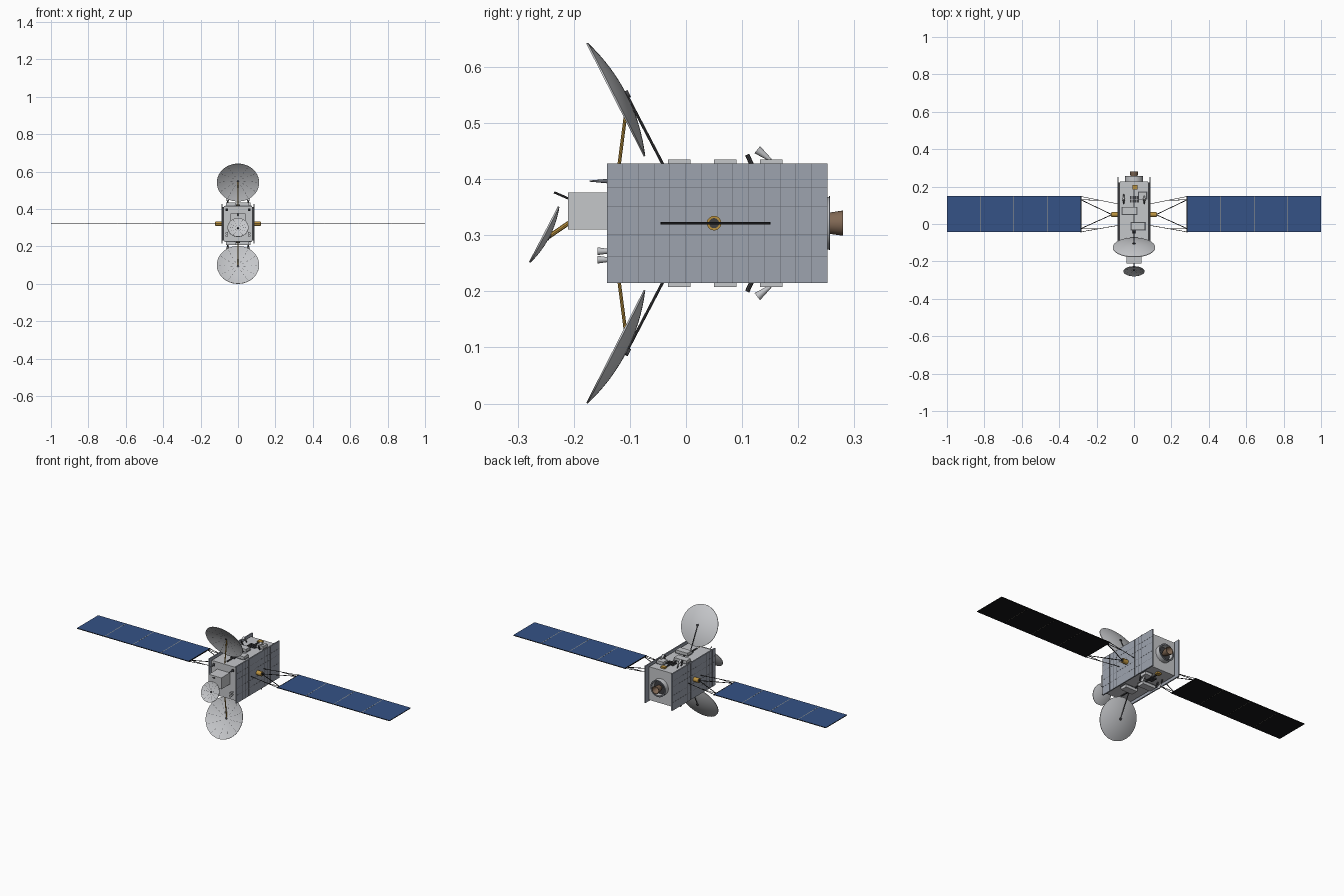
import bpy, bmesh, math
from mathutils import Vector

cube = bpy.data.objects.get("Cube")
if cube:
    bpy.data.objects.remove(cube)

ZC = 0.3215  # height of the craft's axis


def material(name, rgb):
    m = bpy.data.materials.new(name)
    m.use_nodes = True
    m.diffuse_color = (*rgb, 1)
    m.node_tree.nodes["Principled BSDF"].inputs["Base Color"].default_value = (*rgb, 1)
    return m


LIGHT = material("light grey", (0.56, 0.57, 0.59))
PANEL = material("blue grey", (0.34, 0.37, 0.43))
SEAM = material("seam grey", (0.13, 0.14, 0.16))
DARK = material("dark grey", (0.05, 0.05, 0.055))
BLACK = material("black", (0.008, 0.008, 0.009))
GOLD = material("gold", (0.5, 0.29, 0.05))
BLUE = material("cell blue", (0.035, 0.085, 0.24))
BRONZE = material("bronze", (0.22, 0.14, 0.09))
TAN = material("pale tan", (0.4, 0.36, 0.28))


def finish(name, bm, mats, smooth=False):
    me = bpy.data.meshes.new(name)
    bm.to_mesh(me)
    bm.free()
    ob = bpy.data.objects.new(name, me)
    bpy.context.collection.objects.link(ob)
    for m in mats:
        me.materials.append(m)
    if smooth:
        bpy.ops.object.select_all(action='DESELECT')
        ob.select_set(True)
        bpy.context.view_layer.objects.active = ob
        bpy.ops.object.shade_smooth_by_angle(angle=math.radians(40))
    return ob


def box(name, lo, hi, mat, under=None):
    """Box between two corners, z measured from the axis."""
    bm = bmesh.new()
    bmesh.ops.create_cube(bm, size=1)
    for v in bm.verts:
        v.co = [min(a, b) if c < 0 else max(a, b) for a, b, c in zip(lo, hi, v.co)]
        v.co.z += ZC
    bm.normal_update()
    if under:
        for f in bm.faces:
            f.material_index = int(f.normal.z < 0.5)
    return finish(name, bm, [mat, under] if under else [mat])


def lathe(name, profile, origin, axis, mat, seg=32):
    """Spin a (radius, height) profile about an axis."""
    bm = bmesh.new()
    vs = [bm.verts.new((r, 0, h)) for r, h in profile]
    edges = [bm.edges.new(p) for p in zip(vs, vs[1:])]
    bmesh.ops.spin(bm, geom=vs + edges, cent=(0, 0, 0), axis=(0, 0, 1),
                   angle=math.tau, steps=seg, use_merge=True)
    bmesh.ops.remove_doubles(bm, verts=bm.verts, dist=1e-5)
    bmesh.ops.recalc_face_normals(bm, faces=bm.faces)
    q = Vector(axis).to_track_quat('Z', 'Y')
    o = Vector(origin) + Vector((0, 0, ZC))
    for v in bm.verts:
        v.co = q @ v.co + o
    return finish(name, bm, [mat], True)


def rod(name, p, q, r, mat, r2=None, seg=8):
    d = Vector(q) - Vector(p)
    r2 = r if r2 is None else r2
    return lathe(name, [(0, 0), (r, 0), (r2, d.length), (0, d.length)], p, d, mat, seg)


def dish(name, centre, axis, radius, depth):
    """Shallow bowl opening along axis; centre is the middle of the rim."""
    steps = [i / 8 for i in range(9)]
    bowl = lambda t: depth * (t * t - 1)
    inner = [(t * radius, bowl(t)) for t in steps]
    outer = [(t * radius, bowl(t) - 0.003) for t in reversed(steps)]
    lathe(name, inner + outer, centre, axis, LIGHT, 48)
    # dashed radial seams on the inside
    q = Vector(axis).to_track_quat('Z', 'Y')
    bm = bmesh.new()
    for k in range(12):
        a = math.tau * k / 12
        out, side = Vector((math.cos(a), math.sin(a), 0)), Vector((-math.sin(a), math.cos(a), 0))
        for t in (0.25, 0.45, 0.65, 0.82):
            corners = [(t, -1), (t + 0.1, -1), (t + 0.1, 1), (t, 1)]
            bm.faces.new([bm.verts.new(q @ (out * u * radius + side * w * 0.0008
                          + Vector((0, 0, bowl(u) + 0.001)))
                          + Vector(centre) + Vector((0, 0, ZC))) for u, w in corners])
    finish(name + "_seams", bm, [DARK])


# main bus
box("bus_core", (-0.076, -0.132, -0.096), (0.076, 0.228, 0.096), LIGHT)
for s, side in ((1, "left"), (-1, "right")):
    # side radiator with seam grid
    box(f"{side}_radiator", (s * 0.082, -0.141, -0.1065), (s * 0.089, 0.252, 0.1065), PANEL)
    box(f"{side}_spacer", (s * 0.074, -0.125, -0.09), (s * 0.083, 0.222, 0.09), DARK)
    for i in range(1, 14):
        y = -0.141 + i * 0.393 / 14
        box(f"{side}_upright_seam", (s * 0.0888, y - 0.0006, -0.1065),
            (s * 0.0894, y + 0.0006, 0.1065), SEAM)
    for z in (-0.06, -0.02, 0.03, 0.064):
        box(f"{side}_level_seam", (s * 0.0888, -0.141, z - 0.0006),
            (s * 0.0894, 0.252, z + 0.0006), SEAM)

    # wing drive and yoke
    rod(f"{side}_wing_drive", (s * 0.086, 0.05, 0), (s * 0.12, 0.05, 0), 0.013, GOLD, seg=20)
    rod(f"{side}_drive_cap", (s * 0.118, 0.05, 0), (s * 0.122, 0.05, 0), 0.009, DARK, seg=20)
    for e in (1, -1):
        tip = (s * 0.286, 0.0525 + e * 0.078, 0)
        rod(f"{side}_yoke_arm", (s * 0.118, 0.05, 0), tip, 0.002, BLACK)
        rod(f"{side}_yoke_brace", (s * 0.088, 0.05 + e * 0.058, 0),
            (s * 0.286, 0.0525 + e * 0.095, 0), 0.0015, BLACK)
        rod(f"{side}_yoke_tie", (s * 0.19, 0.05 + e * 0.076, 0), tip, 0.0015, BLACK)

    # solar wing
    w = 0.715 / 4
    for i in range(4):
        x = 0.285 + i * w
        box(f"{side}_solar_panel", (s * (x + 0.001), -0.044, -0.002),
            (s * (x + w - 0.001), 0.15, 0.002), BLUE, BLACK)
        if i:
            box(f"{side}_panel_hinge", (s * (x - 0.0015), -0.044, -0.0012),
                (s * (x + 0.0015), 0.15, 0.0022), TAN)
    box(f"{side}_wing_root", (s * 0.282, -0.045, -0.0025), (s * 0.286, 0.151, 0.0025), BLACK)

# upper and lower decks share one layout
for s, deck in ((1, "upper"), (-1, "lower")):
    P = lambda x, y, h: (x, y, s * h)
    # large reflector and its supports
    dish(f"{deck}_reflector", P(0, -0.1265, 0.2195), P(0, -0.891, -0.454), 0.113, 0.02)
    hub = P(0, -0.106, 0.229)
    rod(f"{deck}_reflector_hub", P(0, -0.109, 0.227), P(0, -0.101, 0.231), 0.007, DARK, seg=16)
    rod(f"{deck}_gold_strut", P(0, -0.121, 0.09), P(0, -0.104, 0.222), 0.003, GOLD)
    rod(f"{deck}_back_strut", P(0, -0.036, 0.095), hub, 0.0025, DARK)
    box(f"{deck}_strut_foot", P(-0.012, -0.05, 0.094), P(0.012, -0.025, 0.102), DARK)
    # equipment boxes
    for x0, x1, y in ((-0.015, 0.06, -0.012), (-0.065, 0.015, 0.07), (0.025, 0.068, 0.152)):
        box(f"{deck}_equipment_box", P(x0, y - 0.02, 0.094), P(x1, y + 0.02, 0.1135), LIGHT)
        box(f"{deck}_equipment_base", P(x0 - 0.003, y - 0.022, 0.094),
            P(x1 + 0.003, y + 0.022, 0.098), SEAM)
    box(f"{deck}_cable_duct", P(-0.004, -0.1, 0.094), P(0.004, 0.19, 0.1), DARK)
    for i in range(4):
        for j in range(2):
            x, y = -0.022 + i * 0.013, 0.115 + j * 0.02
            box(f"{deck}_louvre", P(x, y, 0.094), P(x + 0.009, y + 0.015, 0.103), DARK)
    box(f"{deck}_gold_unit", P(-0.008, 0.185, 0.094), P(0.018, 0.208, 0.105), GOLD)
    # angled thrusters
    for x in (-0.055, 0.055):
        rod(f"{deck}_thruster_post", P(x, 0.122, 0.094), P(x, 0.109, 0.122), 0.004, DARK)
        rod(f"{deck}_thruster", P(x, 0.15, 0.113), P(x, 0.127, 0.131), 0.003, LIGHT, 0.008, 16)
        rod(f"{deck}_thruster_stem", P(x, 0.158, 0.094), P(x, 0.149, 0.114), 0.003, DARK)

# front module with small reflector
box("front_module", (-0.04, -0.21, -0.011), (0.04, -0.13, 0.055), LIGHT)
dish("small_reflector", (0, -0.254, -0.0195), (0, -0.887, 0.461), 0.056, 0.009)
rod("small_reflector_strut", (0, -0.205, 0.003), (0, -0.246, -0.025), 0.004, GOLD)
rod("small_reflector_hub", (0, -0.248, -0.022), (0, -0.242, -0.026), 0.006, DARK, seg=12)
rod("feed_arm", (0, -0.205, 0.042), (0, -0.235, 0.055), 0.002, DARK)

# front thrusters and horns
for x in (-0.06, 0.06):
    for z in (-0.05, -0.065):
        rod("front_thruster", (x, -0.13, z), (x, -0.158, z), 0.003, LIGHT, 0.007, 16)
    rod("front_horn", (x, -0.13, 0.075), (x, -0.172, 0.075), 0.005, SEAM, 0.001, 12)
    box("horn_base", (x - 0.007, -0.136, 0.068), (x + 0.007, -0.131, 0.082), DARK)

# rear mount ring and main engine
lathe("rear_ring", [(0.047, 0.225), (0.047, 0.256), (0.039, 0.256), (0.039, 0.225)],
      (0, 0, 0), (0, 1, 0), LIGHT, 40)
lathe("rear_ring_rim", [(0.04, 0.2545), (0.048, 0.2545), (0.048, 0.257), (0.04, 0.257),
                        (0.04, 0.2545)], (0, 0, 0), (0, 1, 0), SEAM, 40)
rod("engine_base", (0, 0.227, 0), (0, 0.232, 0), 0.039, DARK, seg=32)
lathe("main_engine", [(0.008, 0.23), (0.014, 0.24), (0.019, 0.256), (0.0225, 0.28),
                      (0.02, 0.28), (0.016, 0.256), (0, 0.24)],
      (0, 0, 0), (0, 1, 0), BRONZE, 32)
